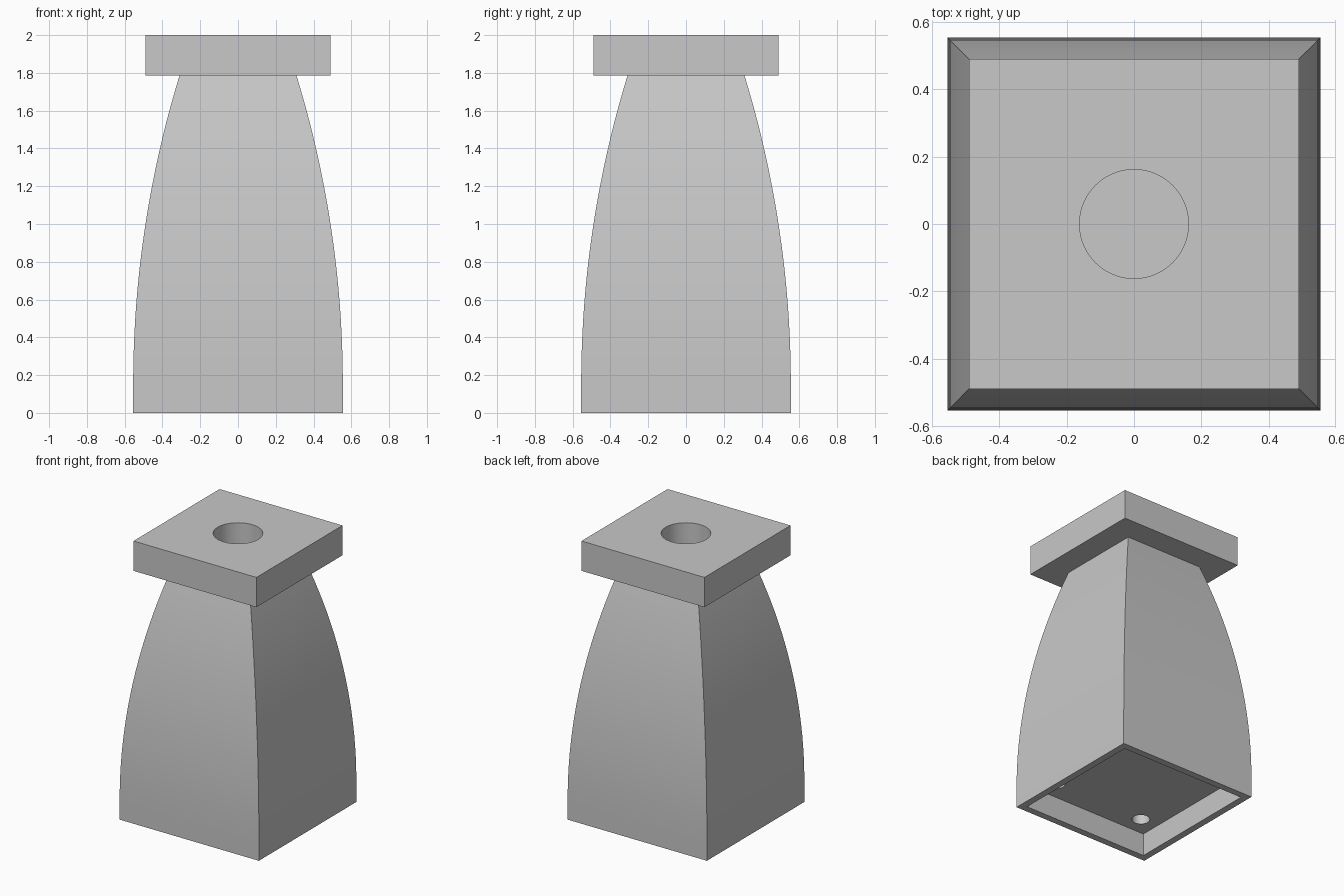
import bpy
import bmesh
import math

cube = bpy.data.objects.get("Cube")
if cube:
    bpy.data.objects.remove(cube)

BASE, NECK, CAP, RECESS = 0.555, 0.31, 0.49, 0.505   # half widths
RECESS_Z, BEND_Z, NECK_Z, TOP_Z = 0.165, 0.15, 1.785, 2.0

grey = bpy.data.materials.new("plain_grey")
grey.use_nodes = True
colour = (0.58, 0.58, 0.58, 1)
grey.diffuse_color = colour
grey.node_tree.nodes["Principled BSDF"].inputs["Base Color"].default_value = colour


def loft_squares(name, rings):
    """Closed solid through square rings given as (half width, height)."""
    bm = bmesh.new()
    corners = ((-1, -1), (1, -1), (1, 1), (-1, 1))
    loops = [[bm.verts.new((x * r, y * r, z)) for x, y in corners] for r, z in rings]
    for low, high in zip(loops, loops[1:]):
        for i in range(4):
            j = (i + 1) % 4
            bm.faces.new((low[i], low[j], high[j], high[i]))
    bm.faces.new(reversed(loops[0]))
    bm.faces.new(loops[-1])
    bmesh.ops.recalc_face_normals(bm, faces=bm.faces)
    mesh = bpy.data.meshes.new(name)
    bm.to_mesh(mesh)
    bm.free()
    mesh.materials.append(grey)
    obj = bpy.data.objects.new(name, mesh)
    bpy.context.collection.objects.link(obj)
    return obj


def drill(target, radius, x, y, z_low, z_high, sides):
    """Cut a round vertical hole."""
    bpy.ops.mesh.primitive_cylinder_add(
        vertices=sides, radius=radius, depth=z_high - z_low,
        location=(x, y, (z_low + z_high) / 2))
    cutter = bpy.context.object
    cutter.name = "hole_cutter"
    cutter.hide_render = True
    cutter.data.materials.append(grey)
    mod = target.modifiers.new("hole", 'BOOLEAN')
    mod.operation = 'DIFFERENCE'
    mod.solver = 'EXACT'
    mod.object = cutter
    bpy.context.view_layer.objects.active = target
    bpy.ops.object.modifier_apply(modifier=mod.name)
    bpy.data.objects.remove(cutter)


# Side profile: short upright foot, then a circular arc up to the neck
rise, inset = NECK_Z - BEND_Z, BASE - NECK
radius = (rise ** 2 + inset ** 2) / (2 * inset)
sweep = math.asin(rise / radius)
steps = 20
arc = [(BASE - radius * (1 - math.cos(sweep * i / steps)),
        BEND_Z + radius * math.sin(sweep * i / steps)) for i in range(steps + 1)]

# Body with hollow underside and square cap, as one solid
rings = [(RECESS, RECESS_Z), (RECESS, 0), (BASE, 0)] + arc + [(CAP, NECK_Z), (CAP, TOP_Z)]
leg = loft_squares("tapered_leg", rings)

# Socket in the cap
drill(leg, 0.162, 0, 0, NECK_Z, TOP_Z + 0.1, 64)

# Screw holes in the corners of the recess
for sx in (-1, 1):
    for sy in (-1, 1):
        drill(leg, 0.06, sx * 0.367, sy * 0.367, RECESS_Z - 0.1, RECESS_Z + 0.12, 32)

bpy.ops.object.select_all(action='DESELECT')
leg.select_set(True)
bpy.context.view_layer.objects.active = leg
bpy.ops.object.shade_smooth_by_angle(angle=math.radians(30))
